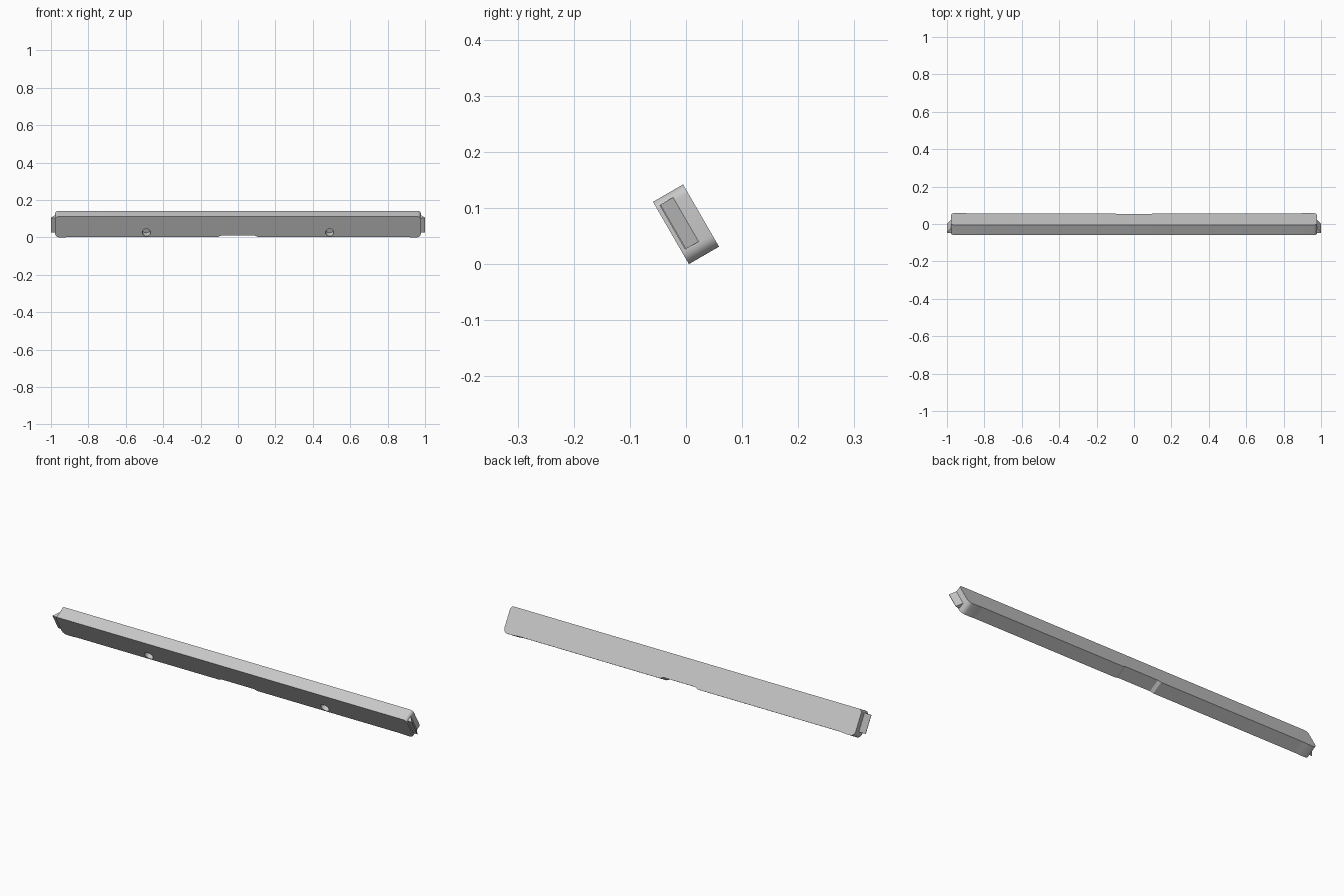
import bpy, bmesh, math
from mathutils import Matrix, Vector

cube = bpy.data.objects.get("Cube")
if cube:
    bpy.data.objects.remove(cube, do_unlink=True)

grey = bpy.data.materials.new("light grey")
grey.use_nodes = True
colour = (0.58, 0.58, 0.58, 1)
grey.diffuse_color = colour
grey.node_tree.nodes["Principled BSDF"].inputs["Base Color"].default_value = colour

HALF_LEN, HALF_T, HALF_H = 0.978, 0.031, 0.064
# The whole bar leans about its long axis
lean = Matrix.Translation((0, 0, 0.071)) @ Matrix.Rotation(math.radians(30), 4, "X")


def add_object(name, bm):
    bmesh.ops.recalc_face_normals(bm, faces=bm.faces)
    mesh = bpy.data.meshes.new(name)
    bm.to_mesh(mesh)
    bm.free()
    mesh.materials.append(grey)
    obj = bpy.data.objects.new(name, mesh)
    bpy.context.collection.objects.link(obj)
    obj.matrix_world = lean
    return obj


def extrude_outline(name, points, offset):
    bm = bmesh.new()
    face = bm.faces.new([bm.verts.new(p) for p in points])
    side = bmesh.ops.extrude_face_region(bm, geom=[face])["geom"]
    verts = [g for g in side if isinstance(g, bmesh.types.BMVert)]
    bmesh.ops.translate(bm, verts=verts, vec=offset)
    return add_object(name, bm)


def corner(x, z, radius, start):
    """Quarter-circle corner of the outline, counter-clockwise."""
    steps = 8
    angles = [math.radians(start + 90 * i / steps) for i in range(steps + 1)]
    return [(x + radius * math.cos(a), z + radius * math.sin(a)) for a in angles]


# Bar outline: rounded corners, shallow feet at the ends, notch in the middle
R_TOP, R_LOW = 0.018, 0.024
right_low = [(0.09, -0.053), (0.105, -0.061), (0.89, -0.061),
             (0.905, -0.0617), (0.92, -0.0633), (0.935, -HALF_H)]
right = right_low + corner(HALF_LEN - R_LOW, R_LOW - HALF_H, R_LOW, 270)
right += corner(HALF_LEN - R_TOP, HALF_H - R_TOP, R_TOP, 0)
outline = right + [(-x, z) for x, z in reversed(right)]
bar = extrude_outline("bar", [(x, -HALF_T, z) for x, z in outline],
                      Vector((0, 2 * HALF_T, 0)))

# Two blind holes in the front face
bm = bmesh.new()
for x in (-0.49, 0.49):
    place = Matrix.Translation((x, -HALF_T, -0.034)) @ Matrix.Rotation(math.pi / 2, 4, "X")
    bmesh.ops.create_cone(bm, cap_ends=True, segments=32, radius1=0.022,
                          radius2=0.022, depth=0.07, matrix=place)
cutter = add_object("hole_cutter", bm)
cutter.hide_render = True
cut = bar.modifiers.new("holes", "BOOLEAN")
cut.operation = "DIFFERENCE"
cut.solver = "EXACT"
cut.object = cutter
bpy.context.view_layer.objects.active = bar
bar.select_set(True)
bpy.ops.object.modifier_apply(modifier=cut.name)
bpy.data.objects.remove(cutter, do_unlink=True)
bpy.ops.object.select_all(action="DESELECT")
bar.select_set(True)
bpy.context.view_layer.objects.active = bar
bpy.ops.object.shade_smooth_by_angle(angle=math.radians(25))

# Wedge-shaped latch on each end, sloping away from the front
for name, side in (("left_latch", 1), ("right_latch", -1)):
    wedge = [(0.97, -0.024), (1.0, -0.024), (1.0, -0.022), (HALF_LEN, 0.004), (0.97, 0.004)]
    extrude_outline(name, [(side * x, y, -0.038) for x, y in wedge],
                    Vector((0, 0, 0.091)))
